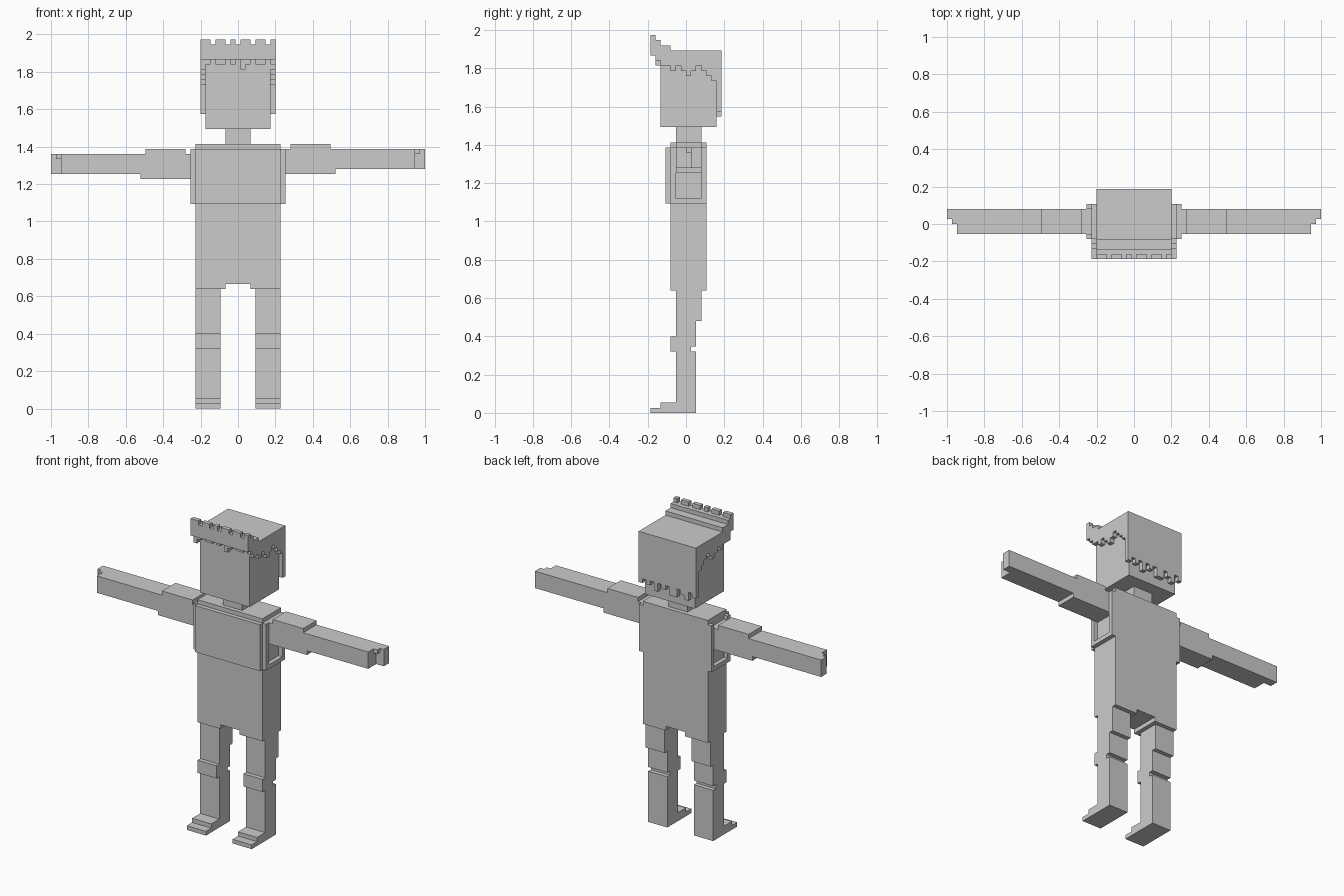
import bpy, bmesh
from mathutils import Vector

if "Cube" in bpy.data.objects:
    bpy.data.objects.remove(bpy.data.objects["Cube"])

U = 2 / 75  # size of one block

grey = bpy.data.materials.new("plain_grey")
grey.diffuse_color = (0.6, 0.6, 0.6, 1)
grey.use_nodes = True
grey.node_tree.nodes["Principled BSDF"].inputs["Base Color"].default_value = grey.diffuse_color


def prism(name, points, axis, spans):
    """Extrude a 2D outline along an axis ('x': outline in y,z; 'y': outline in x,z)."""
    bm = bmesh.new()
    for lo, hi in spans:
        place = (lambda a, b: (lo, a, b)) if axis == 'x' else (lambda a, b: (a, lo, b))
        face = bm.faces.new([bm.verts.new(Vector(place(a, b)) * U) for a, b in points])
        push = Vector((hi - lo, 0, 0) if axis == 'x' else (0, hi - lo, 0)) * U
        ext = bmesh.ops.extrude_face_region(bm, geom=[face], use_keep_orig=True)
        bmesh.ops.translate(bm, vec=push,
                            verts=[g for g in ext['geom'] if isinstance(g, bmesh.types.BMVert)])
    bmesh.ops.recalc_face_normals(bm, faces=bm.faces)
    mesh = bpy.data.meshes.new(name)
    bm.to_mesh(mesh)
    bm.free()
    mesh.materials.append(grey)
    obj = bpy.data.objects.new(name, mesh)
    bpy.context.collection.objects.link(obj)
    return obj


def box(name, x0, x1, y0, y1, z0, z1):
    return prism(name, [(y0, z0), (y1, z0), (y1, z1), (y0, z1)], 'x', [(x0, x1)])


def jagged(start, bottoms, tops):
    """Outline with one block-wide column per entry; tops may be one height."""
    if isinstance(tops, int):
        tops = [tops] * len(bottoms)
    low, high = [], []
    for i, (b, t) in enumerate(zip(bottoms, tops)):
        low += [(start + i, b), (start + i + 1, b)]
        high += [(start + i, t), (start + i + 1, t)]
    pts = []
    for p in low + high[::-1]:
        if not pts or pts[-1] != p:
            pts.append(p)
    return pts


# Legs with knee pads, knee creases and stepped shoes
leg = [(-7, 0), (2, 0), (2, 12), (1, 12), (1, 13), (2, 13), (2, 18), (3, 18), (3, 24),
       (-2, 24), (-2, 15), (-3, 15), (-3, 12), (-2, 12), (-2, 2), (-5, 2), (-5, 1), (-7, 1)]
prism("legs", leg, 'x', [(-8.5, -3.5), (3.5, 8.5)])

# Torso with crotch notch, chest plate and neck
torso = [(-8.5, 24), (-2.5, 24), (-2.5, 25), (2.5, 25), (2.5, 24), (8.5, 24), (8.5, 53), (-8.5, 53)]
prism("torso", torso, 'y', [(-3, 4)])
box("chest_plate", -8.5, 8.5, -4, -3, 41, 52)
box("neck", -2.5, 2.5, -2, 3, 53, 56)

# Raised frame on each side of the chest, open in the middle for the arm
frame = [(-3, 41), (4, 41), (4, 52), (3, 52), (3, 42), (-2, 42), (-2, 52), (-3, 52)]
prism("chest_side_frames", frame, 'x', [(-9.5, -8.5), (8.5, 9.5)])

# Arms: the left one sits one block lower
for side, s, d in (("right", 1, 0), ("left", -1, -1)):
    arm = [(8.5, 47), (19.5, 47), (19.5, 48), (35.5, 48), (35.5, 52), (18.5, 52),
           (18.5, 53), (10.5, 53), (10.5, 52), (8.5, 52)]
    prism(side + "_arm", [(s * x, z + d) for x, z in arm], 'y', [(-2, 3)])
    box(side + "_fingers", *sorted((s * 35.5, s * 37.5)), 1, 3, 48 + d, 52 + d)
    box(side + "_fingertip", *sorted((s * 35.5, s * 36.5)), 0, 1, 51 + d, 52 + d)

# Head
box("head", -6.5, 6.5, -5, 6, 56, 71)

# Hair: side fringes, stepped crown, front fringe, toothed quiff, back
side_hair = jagged(-5, [68, 68, 67, 68, 67, 66, 67, 68, 67, 66, 65], 71)
prism("hair_sides", side_hair, 'x', [(-7.5, -6.5), (6.5, 7.5)])
box("hair_crown_step", -7.5, 7.5, -5, -3, 71, 72)
front = [68, 69, 70, 69, 69, 70, 69, 70, 68, 69, 70, 69, 69, 70, 69]
prism("hair_front_fringe", jagged(-7.5, front, 73), 'y', [(-6, -5)])
teeth = [73 if i in (2, 5, 7, 10, 13) else 74 for i in range(15)]
prism("hair_quiff", jagged(-7.5, [70] * 15, teeth), 'y', [(-7, -6)])
back = [59, 60, 58, 59, 60, 58, 58, 60, 59, 60, 58, 60, 59, 60, 59]
prism("hair_back", jagged(-7.5, back, 71), 'y', [(6, 7)])
